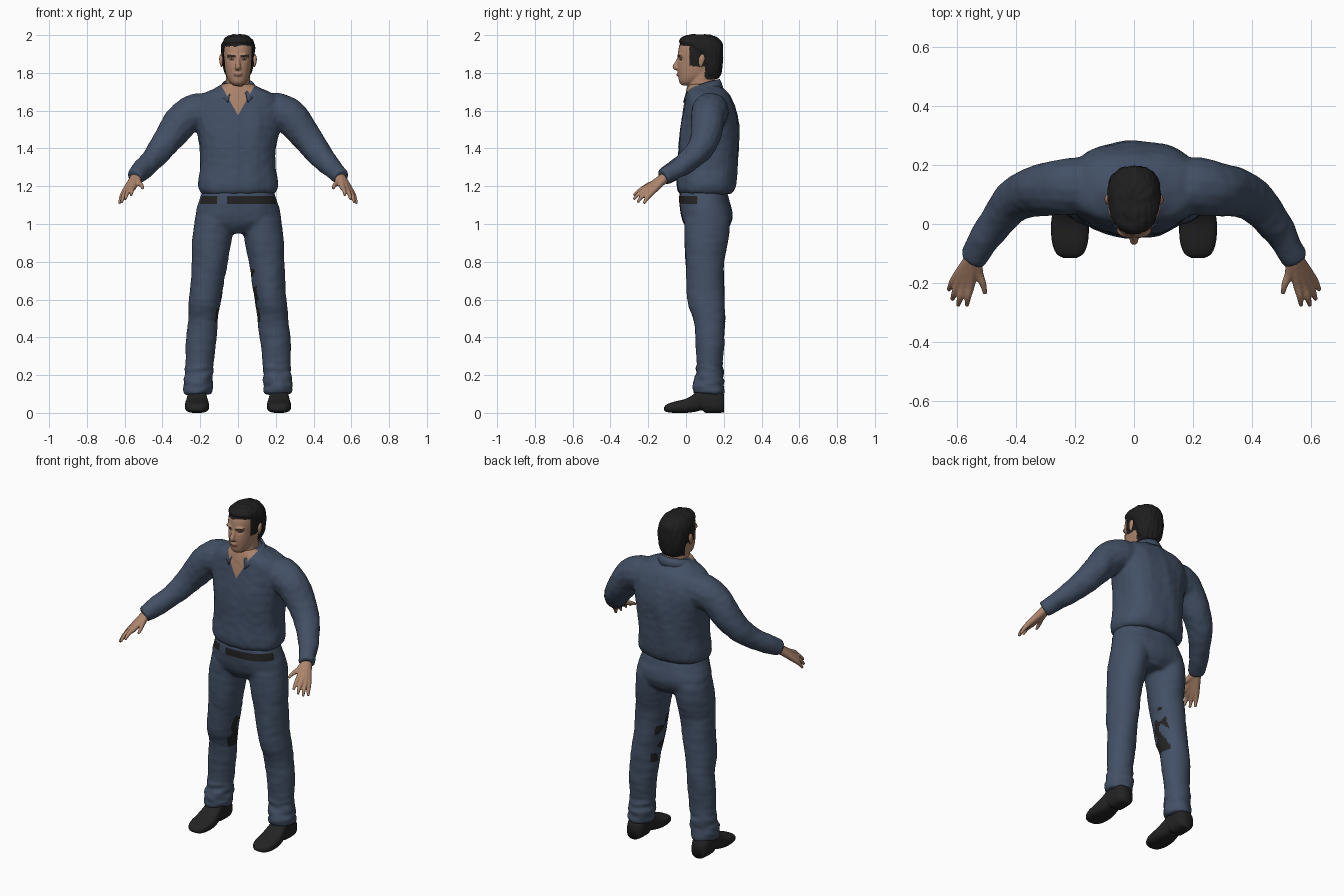
import bpy, bmesh, math
from mathutils import Vector, noise

cube = bpy.data.objects.get("Cube")
if cube:
    bpy.data.objects.remove(cube, do_unlink=True)


def material(name, rgb):
    m = bpy.data.materials.new(name)
    m.use_nodes = True
    m.diffuse_color = (*rgb, 1)
    bsdf = m.node_tree.nodes["Principled BSDF"]
    bsdf.inputs["Base Color"].default_value = (*rgb, 1)
    bsdf.inputs["Roughness"].default_value = 0.8
    return m


CLOTH = material("navy cloth", (0.055, 0.08, 0.13))
SKIN = material("skin", (0.42, 0.235, 0.15))
HAIR = material("dark hair", (0.014, 0.013, 0.013))
LEATHER = material("black leather", (0.017, 0.017, 0.018))
LIPS = material("lips", (0.27, 0.12, 0.09))
BROW = material("eye and brow", (0.05, 0.03, 0.022))


def smooth_rows(rows, steps=4):
    """Catmull-Rom interpolation between rows of numbers."""
    out = []
    for i in range(len(rows) - 1):
        a, b, c, d = (rows[max(0, min(len(rows) - 1, i + k))] for k in (-1, 0, 1, 2))
        for s in range(steps):
            t = s / steps
            out.append([0.5 * (2 * q + (r - p) * t + (2 * p - 5 * q + 4 * r - e) * t * t
                               + (3 * q - p - 3 * r + e) * t ** 3)
                        for p, q, r, e in zip(a, b, c, d)])
    return out + [list(rows[-1])]


def loft(bm, rings, power=2, n=28):
    """Skin superellipse rings given as (centre, u, v)."""
    loops = []
    for centre, u, v in rings:
        loop = []
        for i in range(n):
            c, s = math.cos(math.tau * i / n), math.sin(math.tau * i / n)
            loop.append(bm.verts.new(centre + u * math.copysign(abs(c) ** (2 / power), c)
                                     + v * math.copysign(abs(s) ** (2 / power), s)))
        loops.append(loop)
    for a, b in zip(loops, loops[1:]):
        for i in range(n):
            bm.faces.new((a[i], a[i - 1], b[i - 1], b[i]))
    bm.faces.new(loops[0])
    bm.faces.new(loops[-1][::-1])


def body(bm, rows, power=2):
    """Horizontal sections: height, front, back, half width."""
    loft(bm, [(Vector((0, (f + b) / 2, z)), Vector((w, 0, 0)), Vector((0, (b - f) / 2, 0)))
              for z, f, b, w in smooth_rows(rows)], power)


def tube(bm, rows, side=1, steps=4):
    """Round limb along a path: x, y, z, radius."""
    pts = smooth_rows(rows, steps)
    path = [Vector((p[0] * side, p[1], p[2])) for p in pts]
    rings = []
    for i, p in enumerate(path):
        tan = (path[min(i + 1, len(path) - 1)] - path[max(i - 1, 0)]).normalized()
        u = tan.cross(Vector((0.3, 1, 0.2))).normalized()
        rings.append((p, u * pts[i][3], tan.cross(u) * pts[i][3]))
    loft(bm, rings, n=14)


def new_object(name, bm, mats):
    bmesh.ops.recalc_face_normals(bm, faces=bm.faces)
    mesh = bpy.data.meshes.new(name)
    bm.to_mesh(mesh)
    bm.free()
    for m in mats:
        mesh.materials.append(m)
    for p in mesh.polygons:
        p.use_smooth = True
    obj = bpy.data.objects.new(name, mesh)
    bpy.context.collection.objects.link(obj)
    return obj


def fuse(name, bm, mats, voxel, soften, shape=None, cuts=(), rule=None):
    """Fuse overlapping volumes to one skin, sculpt it, cut it and colour it by rule."""
    obj = new_object(name, bm, [])
    mod = obj.modifiers.new("fuse", 'REMESH')
    mod.mode = 'VOXEL'
    mod.voxel_size = voxel
    mod = obj.modifiers.new("soften", 'SMOOTH')
    mod.factor, mod.iterations = 0.5, soften
    bpy.context.view_layer.update()
    deps = bpy.context.evaluated_depsgraph_get()
    mesh = bpy.data.meshes.new_from_object(obj.evaluated_get(deps), depsgraph=deps)
    bpy.data.objects.remove(obj, do_unlink=True)
    bm = bmesh.new()
    bm.from_mesh(mesh)
    bm.normal_update()
    if shape:
        for v, delta in [(v, shape(v.co, v.normal)) for v in bm.verts]:
            v.co += delta
    for co, no in cuts:
        bmesh.ops.bisect_plane(bm, geom=bm.verts[:] + bm.edges[:] + bm.faces[:],
                               plane_co=co, plane_no=no)
    bm.normal_update()
    for f in bm.faces:
        f.material_index = rule(f.calc_center_median(), f.normal) if rule else 0
    return new_object(name, bm, mats)


# Shirt: torso and sleeves, with an open neck
bm = bmesh.new()
body(bm, [(1.16, -.03, .235, .19), (1.18, -.043, .255, .205), (1.22, -.046, .266, .21),
          (1.3, -.043, .272, .2), (1.4, -.042, .278, .203), (1.5, -.033, .281, .22),
          (1.58, -.018, .272, .235), (1.65, -.006, .252, .225), (1.69, 0, .228, .185),
          (1.715, .006, .2, .125), (1.745, .012, .172, .075)], 2.4)
for side in (1, -1):
    tube(bm, [(.12, .13, 1.6, .085), (.2, .13, 1.597, .098), (.28, .12, 1.565, .093),
              (.365, .1, 1.455, .08), (.42, .065, 1.385, .07), (.48, -.01, 1.315, .058),
              (.525, -.085, 1.268, .05), (.547, -.12, 1.247, .044)], side)


def shirt_folds(c, n):
    fold = noise.noise(Vector((c.x * 11, c.y * 11, c.z * 5)))
    pinch = noise.noise(Vector((c.x * 25, c.y * 25, c.z * 30)))
    return n * (fold * .007 + pinch * .002)


apex, slope = Vector((0, 0, 1.575)), 0.56
fuse("shirt", bm, [CLOTH, SKIN], .009, 5, shirt_folds,
     [(apex, (1, 0, -slope)), (apex, (1, 0, slope))],
     lambda c, n: int(c.y < .07 and abs(c.x) < slope * (c.z - apex.z)))

# Collar: a folded band around the neck, open at the front
bm = bmesh.new()
rows = []
for k in range(29):
    t = k / 14 - 1
    a = t * math.radians(152)
    row = []
    for rx, ry, z in ((.074, .088, 1.745 - .06 * t * t), (.083, .094, 1.768 - .07 * t * t),
                      (.098, .104, 1.745 - .07 * t * t), (.116, .114, 1.715 - .07 * t ** 4)):
        row.append(bm.verts.new((rx * math.sin(a), .085 + ry * math.cos(a), z)))
    rows.append(row)
for a, b in zip(rows, rows[1:]):
    for i in range(3):
        bm.faces.new((a[i], a[i + 1], b[i + 1], b[i]))
collar = new_object("collar", bm, [CLOTH])
collar.modifiers.new("thickness", 'SOLIDIFY').thickness = .008

# Trousers: hips and legs, with the belt showing at the front
bm = bmesh.new()
body(bm, [(.95, .03, .2, .13), (1, -.012, .237, .222), (1.06, -.03, .248, .222),
          (1.13, -.036, .228, .204), (1.19, -.025, .21, .185)], 2.3)
LEG = [(1.03, .12, .112, .108, .12), (.92, .136, .107, .105, .117), (.8, .15, .1, .094, .103),
       (.6, .174, .106, .085, .097), (.5, .185, .122, .081, .085), (.4, .194, .128, .082, .075),
       (.25, .205, .126, .074, .068), (.15, .212, .12, .078, .08), (.1, .213, .118, .072, .08)]
for side in (1, -1):
    loft(bm, [(Vector((x * side, y, z)), Vector((rx, 0, 0)), Vector((0, ry, 0)))
              for z, x, y, rx, ry in smooth_rows(LEG)])


def trouser_folds(c, n):
    fold = noise.noise(Vector((c.x * 9, c.y * 9, c.z * 7)))
    ankle = noise.noise(Vector((c.x * 14, c.y * 14, c.z * 32)))
    return n * (fold * .006 + ankle * (.009 if c.z < .25 else .002))


def trouser_color(c, n):
    belt = 1.105 < c.z < 1.148 and c.y < .06 and not -.11 < c.x < -.055
    seam = .48 < c.z < .76 and n.x * c.x < -.8 * abs(c.x) and noise.noise(c * 14) > .12
    return int(belt or seam)


fuse("trousers", bm, [CLOTH, LEATHER], .009, 5, trouser_folds,
     [((0, 0, z), (0, 0, 1)) for z in (1.105, 1.148)], trouser_color)

# Shoes: sections from toe to heel (y, half width, bottom, top)
SHOE = [(-.116, .02, .012, .03), (-.1, .046, .004, .046), (-.06, .061, 0, .06),
        (0, .064, 0, .075), (.05, .057, .006, .105), (.085, .052, .014, .13),
        (.105, .052, 0, .135), (.17, .051, 0, .125), (.2, .04, .002, .1)]
for side, label in ((1, "left"), (-1, "right")):
    bm = bmesh.new()
    loft(bm, [(Vector((.217 * side, y, (b + t) / 2)), Vector((w, 0, 0)), Vector((0, 0, (t - b) / 2)))
              for y, w, b, t in smooth_rows(SHOE)], 2.8)
    new_object(label + "_shoe", bm, [LEATHER])

# Hands: each finger runs from the wrist over its knuckle to the tip
WRIST = (.54, -.105, 1.252, .026)
FINGERS = [((.553, -.2, 1.197), (.562, -.245, 1.178), (.566, -.277, 1.15)),
           ((.574, -.203, 1.184), (.588, -.248, 1.162), (.596, -.277, 1.13)),
           ((.591, -.197, 1.173), (.607, -.234, 1.145), (.616, -.256, 1.114)),
           ((.603, -.184, 1.165), (.619, -.208, 1.135), (.628, -.223, 1.108)),
           ((.527, -.165, 1.22), (.511, -.205, 1.205), (.504, -.237, 1.188))]
for side, label in ((1, "left"), (-1, "right")):
    bm = bmesh.new()
    for knuckle, middle, tip in FINGERS:
        tube(bm, [WRIST, (*knuckle, .0165), (*middle, .0115), (*tip, .007)], side)
    fuse(label + "_hand", bm, [SKIN], .004, 3)

# Head: neck, face, nose, brow, lips and hair volume
bm = bmesh.new()
body(bm, [(1.6, .03, .15, .055), (1.7, .012, .16, .066), (1.76, .012, .155, .064),
          (1.84, .02, .16, .065)])
body(bm, [(1.734, -.02, .03, .024), (1.75, -.035, .07, .043), (1.78, -.041, .12, .06),
          (1.82, -.045, .155, .07), (1.86, -.043, .17, .076), (1.9, -.043, .175, .079),
          (1.94, -.036, .175, .078), (1.97, -.015, .165, .068), (1.99, .02, .13, .045)], 2.2)
body(bm, [(1.77, .1, .172, .05), (1.8, .085, .186, .07), (1.85, .07, .194, .083),
          (1.9, .045, .197, .088), (1.94, -.01, .197, .09), (1.965, -.036, .188, .083),
          (1.988, -.022, .165, .066), (2.003, .02, .12, .034)], 2.2)
tube(bm, [(0, -.033, 1.89, .009), (0, -.047, 1.855, .011), (0, -.058, 1.832, .014),
          (0, -.046, 1.82, .01)])
tube(bm, [(-.02, -.037, 1.79, .006), (0, -.041, 1.791, .01), (.02, -.037, 1.79, .006)])
for side in (1, -1):
    tube(bm, [(.008, -.038, 1.888, .009), (.035, -.034, 1.895, .01), (.056, -.02, 1.888, .008)], side)
    tube(bm, [(.004, -.05, 1.826, .008), (.014, -.045, 1.825, .008)], side)


def is_hair(c):
    jag = .008 * noise.noise(c * 60)
    line = 1.942 if c.y < .018 else 1.835 if c.y < .1 else 1.768
    return c.z > line + jag


def sculpt_head(c, n):
    if is_hair(c):
        return n * .004 * noise.noise(Vector((c.x * 70, c.y * 35, c.z * 18)))
    if c.y > .02:
        return Vector()
    eye = ((abs(c.x) - .034) / .016) ** 2 + ((c.z - 1.872) / .011) ** 2
    return Vector((0, .008 * math.exp(-eye), 0))


def head_color(c, n):
    x = abs(c.x)
    if is_hair(c):
        return 1
    if c.y < .02:
        if x < .024 and abs(c.z - 1.79) < .007:
            return 2
        if ((x - .034) / .014) ** 2 + ((c.z - 1.871) / .005) ** 2 < 1:
            return 3
        if .014 < x < .056 and abs(c.z - 1.889 - .1 * (x - .02)) < .005:
            return 3
    return 0


fuse("head", bm, [SKIN, HAIR, LIPS, BROW], .004, 4, sculpt_head, (), head_color)

# Ears
for side, label in ((1, "left"), (-1, "right")):
    bm = bmesh.new()
    tube(bm, [(.082, .078, 1.832, .006), (.088, .079, 1.85, .013), (.089, .083, 1.872, .017),
              (.089, .086, 1.888, .013), (.086, .086, 1.898, .005)], side)
    for v in bm.verts:
        v.co.x = side * (.09 + (abs(v.co.x) - .09) * .6)
    new_object(label + "_ear", bm, [SKIN])
